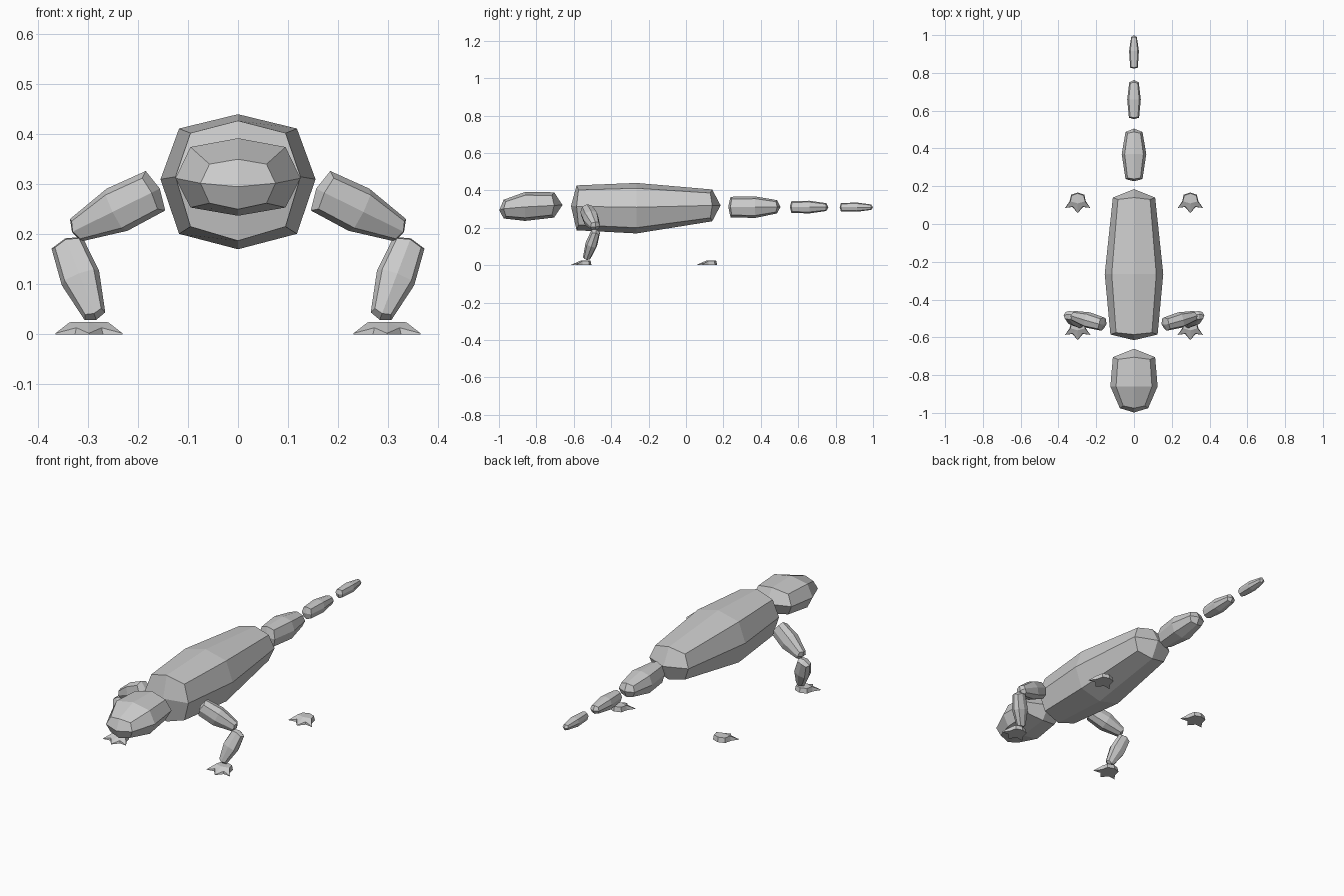
import bpy
import bmesh
from mathutils import Vector

if "Cube" in bpy.data.objects:
    bpy.data.objects.remove(bpy.data.objects["Cube"])

grey = bpy.data.materials.new("plain_grey")
grey.diffuse_color = (0.6, 0.6, 0.6, 1)
grey.use_nodes = True
grey.node_tree.nodes["Principled BSDF"].inputs["Base Color"].default_value = grey.diffuse_color


def finish(name, bm):
    bmesh.ops.recalc_face_normals(bm, faces=bm.faces)
    mesh = bpy.data.meshes.new(name)
    bm.to_mesh(mesh)
    bm.free()
    mesh.materials.append(grey)
    bpy.context.collection.objects.link(bpy.data.objects.new(name, mesh))


def segment(name, rings, tips, side, up, recess=0.012, mirror=1):
    """Three eight-sided rings with four-quad caps: ring = (centre, half width, rise, drop)."""
    bm = bmesh.new()
    axis = (Vector(rings[2][0]) - Vector(rings[0][0])).normalized()

    def vert(p):
        return bm.verts.new((p.x * mirror, p.y, p.z))

    loops = []
    for i, (centre, w, rise, drop) in enumerate(rings):
        shift = axis * recess * (1, 0, -1)[i]
        loop = []
        for a, b in ((0, 1), (.76, .78), (1, 0), (.76, -.78),
                     (0, -1), (-.76, -.78), (-1, 0), (-.76, .78)):
            p = Vector(centre) + side * a * w + up * b * (rise if b > 0 else drop)
            loop.append(vert(p + shift if a and b else p))
        loops.append(loop)
    for l1, l2 in zip(loops, loops[1:]):
        for j in range(8):
            k = (j + 1) % 8
            bm.faces.new((l1[j], l1[k], l2[k], l2[j]))
    for loop, tip in ((loops[0], tips[0]), (loops[2], tips[1])):
        c = vert(Vector(tip))
        for j in range(0, 8, 2):
            bm.faces.new((c, loop[j], loop[j + 1], loop[(j + 2) % 8]))
    finish(name, bm)


X, Z = Vector((1, 0, 0)), Vector((0, 0, 1))


def spine_part(name, rings, tips, recess):
    """Part along y: ring = (y, half width, top z, middle z, bottom z)."""
    segment(name, [((0, y, m), w, t - m, m - b) for y, w, t, m, b in rings],
            [(0, y, z) for y, z in tips], X, Z, recess)


# Head, torso and tapering tail
spine_part("head", [(-.975, .075, .35, .302, .25), (-.86, .125, .392, .312, .237),
                    (-.705, .112, .39, .32, .255)], [(-.998, .295), (-.66, .322)], .012)
spine_part("torso", [(-.585, .125, .427, .315, .187), (-.265, .155, .44, .31, .17),
                     (.14, .112, .405, .32, .235)], [(-.615, .317), (.185, .32)], .01)
spine_part("tail_base", [(.238, .045, .366, .312, .256), (.37, .065, .368, .312, .253),
                         (.487, .045, .348, .312, .277)], [(.226, .312), (.505, .312)], .006)
spine_part("tail_middle", [(.563, .027, .342, .312, .28), (.66, .036, .345, .312, .277),
                           (.75, .025, .332, .31, .29)], [(.555, .312), (.762, .31)], .004)
spine_part("tail_tip", [(.828, .02, .333, .312, .288), (.915, .026, .335, .31, .286),
                        (.99, .015, .325, .31, .296)], [(.822, .31), (1, .31)], .004)


def limb(name, start, end, sizes, mirror):
    """Leg part from start to end: sizes = (in-plane, depth) half sizes per ring."""
    a, b = Vector(start), Vector(end)
    d = (b - a).normalized()
    up = Vector((-d.z, 0, d.x)).normalized()
    centres = (a, a.lerp(b, .48), b)
    segment(name, [(c, depth, h, h) for c, (h, depth) in zip(centres, sizes)],
            (a - d * .01, b + d * .008), d.cross(up).normalized(), up, .006, mirror)


def foot(name, y, mirror):
    """Wedge-shaped foot with three pointed toes."""
    half = [(0, .05, 1), (.035, .038, 1), (.043, .003, 1),
            (.067, -.032, 0), (.028, -.027, .5), (0, -.06, 0)]
    outline = half + [(-px, py, h) for px, py, h in half[-2:0:-1]]
    bm = bmesh.new()
    low, high = [], []
    for px, py, h in outline:
        s = .9 if h else 1
        low.append(bm.verts.new((mirror * (.298 + px), y + py, 0)))
        high.append(bm.verts.new((mirror * (.298 + px * s), y + py * s, .002 + .022 * h)))
    top = bm.verts.new((mirror * .298, y - .008, .025))
    base = bm.verts.new((mirror * .298, y - .008, 0))
    for i in range(len(outline)):
        j = (i + 1) % len(outline)
        bm.faces.new((low[i], low[j], high[j], high[i]))
        bm.faces.new((high[i], high[j], top))
        bm.faces.new((low[j], low[i], base))
    finish(name, bm)


# Front legs and all four feet
for label, m in (("right", 1), ("left", -1)):
    limb("upper_front_leg_" + label, (.165, -.53, .287), (.325, -.485, .208),
         [(.044, .036), (.047, .042), (.025, .026)], m)
    limb("lower_front_leg_" + label, (.342, -.482, .183), (.286, -.532, .036),
         [(.033, .024), (.04, .032), (.022, .02)], m)
    foot("front_foot_" + label, -.555, m)
    foot("hind_foot_" + label, .117, m)
